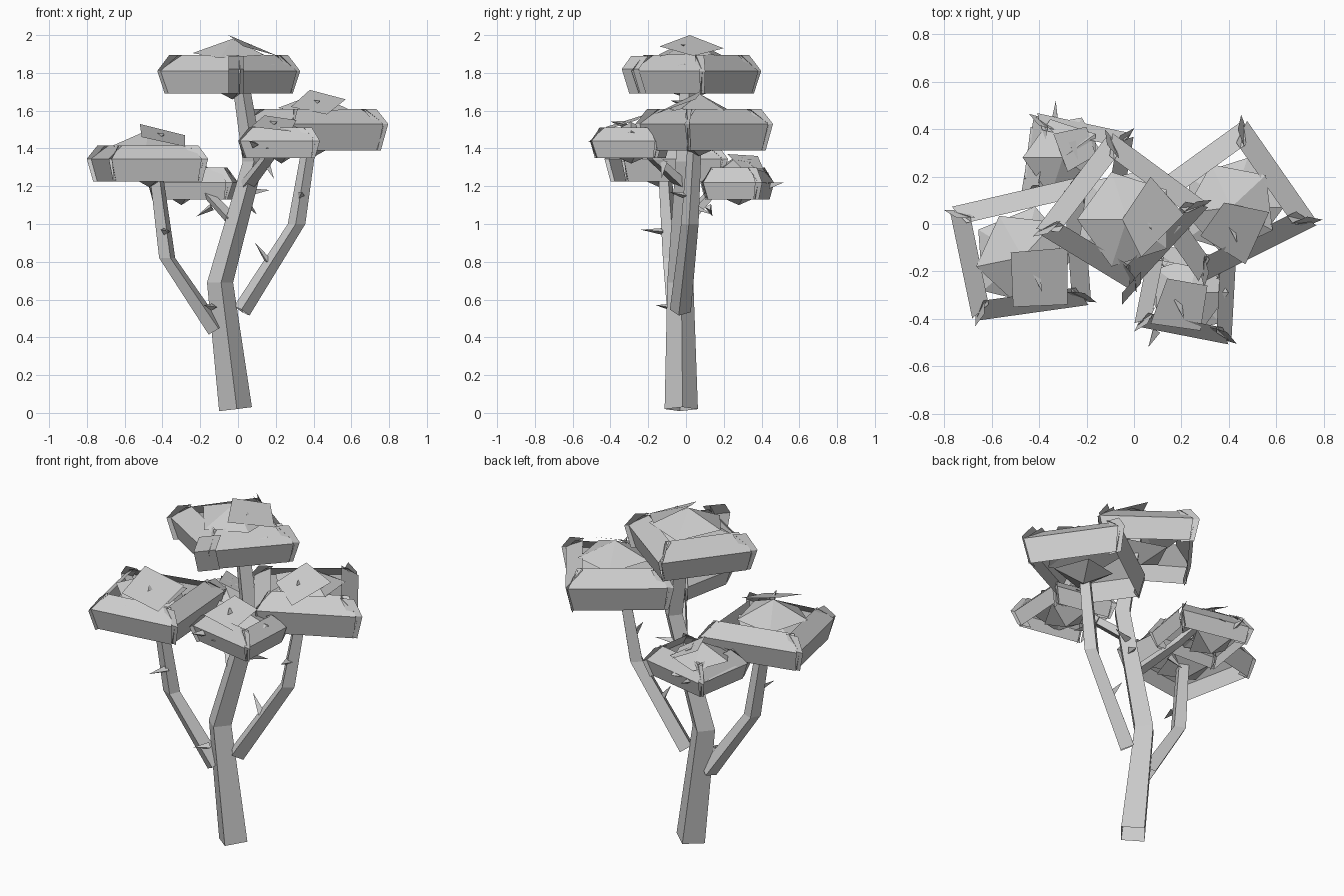
import bpy, bmesh, math
from mathutils import Vector

if "Cube" in bpy.data.objects:
    bpy.data.objects.remove(bpy.data.objects["Cube"])

bark = bpy.data.materials.new("stone_grey")
bark.diffuse_color = (0.6, 0.6, 0.6, 1)
bark.use_nodes = True
bark.node_tree.nodes["Principled BSDF"].inputs["Base Color"].default_value = bark.diffuse_color


def make(name, bm):
    mesh = bpy.data.meshes.new(name)
    bm.to_mesh(mesh)
    bm.free()
    mesh.materials.append(bark)
    obj = bpy.data.objects.new(name, mesh)
    bpy.context.collection.objects.link(obj)
    return obj


def limb(name, path, widths, turn=0.0, sides=4):
    """Tapered square limb along a bent path, open at the base, ends square to the path."""
    bm = bmesh.new()
    pts = [Vector(p) for p in path]
    rings = []
    for k, (p, w) in enumerate(zip(pts, widths)):
        d = (pts[min(k + 1, len(pts) - 1)] - pts[max(k - 1, 0)]).normalized()
        r = w / 2 / math.cos(math.pi / sides)
        ring = []
        for i in range(sides):
            a = turn + math.tau * (i + 0.5) / sides
            off = Vector((r * math.cos(a), r * math.sin(a), 0))
            if k in (0, len(pts) - 1):
                off -= d * off.dot(d)
            ring.append(bm.verts.new(p + off))
        rings.append(ring)
    for lo, hi in zip(rings, rings[1:]):
        for i in range(sides):
            j = (i + 1) % sides
            bm.faces.new((lo[i], lo[j], hi[j], hi[i]))
    bm.faces.new(rings[-1])
    return make(name, bm)


def thorn(name, base, tip, r=0.018):
    """Three-sided spike."""
    base, tip = Vector(base), Vector(tip)
    q = (tip - base).to_track_quat('Z', 'Y')
    bm = bmesh.new()
    ring = [bm.verts.new(base + q @ Vector((r * math.cos(a), r * math.sin(a), 0)))
            for a in (0, math.tau / 3, 2 * math.tau / 3)]
    top = bm.verts.new(tip)
    for i in range(3):
        bm.faces.new((ring[i], ring[(i + 1) % 3], top))
    bm.faces.new(ring[::-1])
    return make(name, bm)


def strip(bm, left, right):
    """Folded strip between two three-point edges."""
    l = [bm.verts.new(p) for p in left]
    r = [bm.verts.new(p) for p in right]
    for i in range(2):
        bm.faces.new((l[i], l[i + 1], r[i + 1], r[i]))


def pyramid(name, x, y, r, z, apex, sides, start):
    """Open faceted cap; points down when the apex is below z."""
    bm = bmesh.new()
    ring = [bm.verts.new((x + r * math.cos(a), y + r * math.sin(a), z + 0.015 * math.cos(2 * a)))
            for a in (start + math.tau * i / sides for i in range(sides))]
    top = bm.verts.new((x, y, apex))
    for i in range(sides):
        j = (i + 1) % sides
        bm.faces.new((ring[i], ring[j], top) if apex > z else (ring[j], ring[i], top))
    make(name, bm)


def crown(name, corners, zs, inset, leaf, dome, apex, start):
    """Open ring of folded bands, corner flaps, faceted caps and a tilted leaf."""
    c = sum((Vector(p) for p in corners), Vector((0, 0))) / 4

    # bands: slanted top and leaning skirt, with small gaps at the corners
    bm = bmesh.new()
    for i in range(4):
        a, b = Vector(corners[i]), Vector(corners[(i + 1) % 4])
        t = (b - a).normalized()
        n = Vector((-t.y, t.x))
        ends = []
        for p, s in ((a, 1), (b, -1)):
            ends.append([(p + n * d + t * s * (0.012 + 0.55 * d)).to_3d() + Vector((0, 0, z))
                         for d, z in zip((inset, 0, inset * 0.35), zs)])
        strip(bm, *ends)
    make(name + "_bands", bm)

    # narrow flaps twisted across each corner
    bm = bmesh.new()
    for p in corners:
        p = Vector(p)
        d = (p - c).normalized()
        off = Vector((d.x * 0.9 - d.y * 0.6, d.y * 0.9 + d.x * 0.6, 0)) * 0.035
        mid = [(p - d * k).to_3d() + Vector((0, 0, z)) for k, z in zip((0.085, 0.02, 0.06), zs)]
        strip(bm, [v - off for v in mid], [v + off for v in mid])
    make(name + "_corner_flaps", bm)

    # domes above and below
    x, y, r, z0 = dome
    pyramid(name + "_dome", x, y, r, z0, apex, 5, start)
    pyramid(name + "_inner_dome", x, y, r * 1.1, z0 - 0.06, apex - 0.07, 5, start + 0.5)
    pyramid(name + "_underside", x, y, r * 0.8, zs[2] + 0.04, zs[2] - 0.03, 4, start + 0.3)

    # tilted square leaf on top
    bm = bmesh.new()
    bm.faces.new([bm.verts.new(p) for p in leaf])
    make(name + "_leaf", bm)
    m = sum((Vector(p) for p in leaf), Vector()) / 4
    thorn(name + "_leaf_thorn", m + Vector((-0.02, 0.02, -0.005)), m + Vector((0.01, -0.06, 0.01)), 0.022)


# trunk and branches
Q = math.pi / 4
limb("trunk", [(-0.013, -0.025, 0.02), (-0.095, -0.03, 0.69), (0.08, 0.0, 1.33), (-0.005, 0.02, 1.87)],
     [0.125, 0.098, 0.078, 0.06], Q + 0.08)
limb("right_branch", [(0.02, -0.03, 0.54), (0.31, 0.02, 1.0), (0.39, 0.05, 1.5)],
     [0.08, 0.066, 0.05], Q - 0.1)
limb("left_branch", [(-0.12, -0.04, 0.44), (-0.375, -0.08, 0.82), (-0.45, -0.12, 1.40)],
     [0.08, 0.065, 0.05], -0.4)
limb("back_branch", [(-0.03, 0.0, 1.02), (-0.17, 0.14, 1.17), (-0.27, 0.27, 1.31)],
     [0.065, 0.05, 0.045], 0.5)
limb("front_branch", [(0.05, -0.02, 1.21), (0.15, -0.16, 1.34), (0.20, -0.27, 1.48)],
     [0.07, 0.06, 0.05], 0.5)

# foliage crowns
crown("top_crown", [(-0.42, -0.03), (-0.01, -0.28), (0.32, 0.08), (-0.10, 0.39)], (1.895, 1.81, 1.69), 0.085,
      [(-0.05, 0.02, 2.0), (0.03, -0.14, 1.94), (0.21, 0.04, 1.89), (0.07, 0.20, 1.93)],
      (-0.03, 0.02, 0.21, 1.89), 1.98, math.pi)
crown("right_crown", [(0.02, 0.12), (0.28, -0.25), (0.78, 0.0), (0.47, 0.445)], (1.61, 1.53, 1.39), 0.09,
      [(0.38, 0.09, 1.71), (0.28, -0.05, 1.62), (0.47, -0.17, 1.58), (0.57, 0.05, 1.66)],
      (0.41, 0.07, 0.20, 1.60), 1.69, 0.75)
crown("front_crown", [(0.0, -0.43), (0.41, -0.51), (0.43, -0.15), (0.07, -0.08)], (1.51, 1.44, 1.35), 0.065,
      [(0.14, -0.23, 1.575), (0.07, -0.42, 1.515), (0.28, -0.45, 1.49), (0.31, -0.26, 1.55)],
      (0.23, -0.29, 0.17, 1.47), 1.54, 0.0)
crown("left_crown", [(-0.78, 0.07), (-0.68, -0.41), (-0.18, -0.34), (-0.22, 0.20)], (1.415, 1.345, 1.225), 0.08,
      [(-0.52, -0.12, 1.53), (-0.51, -0.35, 1.46), (-0.28, -0.34, 1.41), (-0.28, -0.10, 1.47)],
      (-0.47, -0.14, 0.20, 1.40), 1.50, math.pi + 0.2)
crown("back_crown", [(-0.48, 0.10), (-0.05, 0.08), (0.0, 0.38), (-0.42, 0.47)], (1.30, 1.22, 1.13), 0.065,
      [(-0.34, 0.38, 1.36), (-0.28, 0.22, 1.37), (-0.16, 0.29, 1.30), (-0.20, 0.41, 1.29)],
      (-0.30, 0.28, 0.17, 1.28), 1.365, math.pi)

# long flap hanging from the front corner of the top crown
bm = bmesh.new()
strip(bm, [(-0.05, -0.29, 1.89), (-0.05, -0.34, 1.82), (-0.05, -0.30, 1.69)],
      [(0.03, -0.20, 1.89), (0.03, -0.25, 1.82), (0.03, -0.21, 1.69)])
make("top_crown_front_flap", bm)

# thorns on the limbs and crown corners
thorns = [
    ((-0.38, -0.12, 0.96), (-0.41, -0.24, 0.97)), ((-0.13, -0.08, 0.56), (-0.18, -0.16, 0.57)),
    ((0.16, -0.01, 0.80), (0.09, 0.01, 0.90)), ((0.33, 0.0, 1.15), (0.34, -0.09, 1.17)),
    ((0.06, 0.02, 1.17), (0.17, 0.05, 1.18)), ((-0.14, 0.12, 1.09), (-0.22, 0.14, 1.04)),
    ((0.15, -0.12, 1.33), (0.19, -0.13, 1.24)), ((0.05, 0.03, 1.1), (0.10, 0.14, 1.05)),
    ((-0.33, 0.42, 1.2), (-0.33, 0.52, 1.22)), ((0.09, -0.45, 1.42), (0.06, -0.52, 1.44)),
]
for i, (base, tip) in enumerate(thorns):
    thorn(f"thorn_{i + 1}", base, tip, 0.022)
